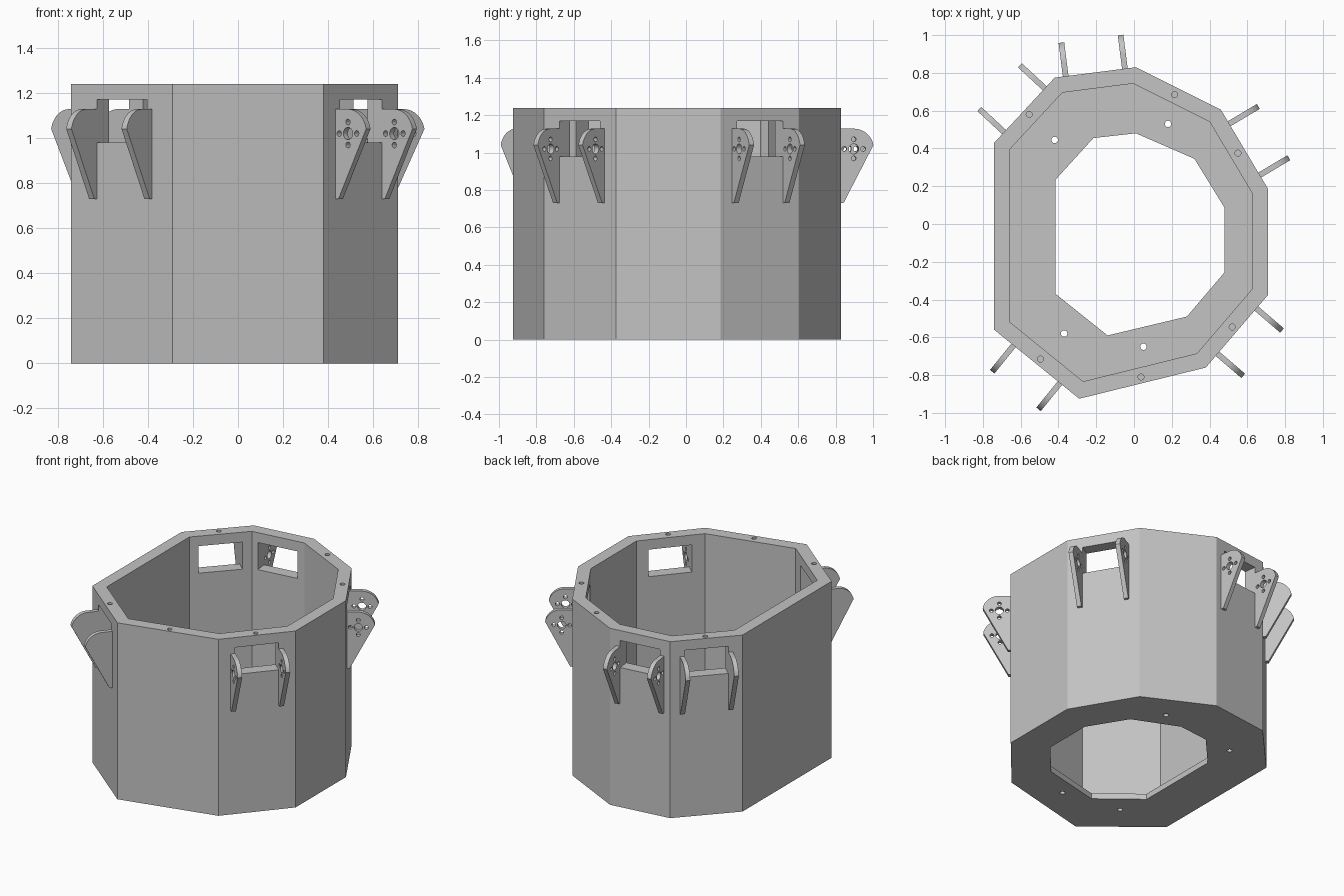
import bpy
import bmesh
import math
from mathutils import Matrix, Vector

old = bpy.data.objects.get("Cube")
if old:
    bpy.data.objects.remove(old, do_unlink=True)

HEIGHT, FLOOR, WALL = 1.24, 0.04, 0.084
WINDOW_HALF, PLATE = 0.143, 0.03
PIVOT_OUT, PIVOT_Z, PIVOT_R = 0.073, 1.02, 0.108

# Nine-sided plan of the housing, counter-clockwise, and its floor opening
OUTER = [(0.01, 0.83), (-0.42, 0.775), (-0.74, 0.43), (-0.74, -0.56), (-0.29, -0.925),
         (0.38, -0.76), (0.71, -0.375), (0.71, 0.185), (0.46, 0.605)]
OPENING = [(0.01, 0.48), (-0.215, 0.455), (-0.415, 0.235), (-0.415, -0.37), (-0.14, -0.59),
           (0.28, -0.49), (0.48, -0.255), (0.48, 0.085), (0.32, 0.345)]
BRACKET_SIDES = [0, 1, 3, 5, 7]
RIM_HOLES = [(0.215, 0.685), (0.55, 0.375), (0.52, -0.545),
             (0.037, -0.81), (-0.495, -0.715), (-0.555, 0.58)]
FLOOR_HOLES = [(-0.42, 0.445), (0.18, 0.53), (-0.37, -0.58), (0.05, -0.65)]

grey = bpy.data.materials.new("light grey plastic")
grey.use_nodes = True
grey.diffuse_color = (0.55, 0.55, 0.55, 1)
grey.node_tree.nodes["Principled BSDF"].inputs["Base Color"].default_value = grey.diffuse_color


def prism(name, points, low, high, frame=Matrix()):
    """Extrude a flat outline from low to high along the frame's third axis."""
    bm = bmesh.new()
    face = bm.faces.new([bm.verts.new((x, y, low)) for x, y in points])
    moved = bmesh.ops.extrude_face_region(bm, geom=[face])["geom"]
    bmesh.ops.translate(bm, vec=(0, 0, high - low),
                        verts=[v for v in moved if isinstance(v, bmesh.types.BMVert)])
    bm.transform(frame)
    bmesh.ops.recalc_face_normals(bm, faces=bm.faces)
    mesh = bpy.data.meshes.new(name)
    bm.to_mesh(mesh)
    bm.free()
    mesh.materials.append(grey)
    obj = bpy.data.objects.new(name, mesh)
    bpy.context.collection.objects.link(obj)
    return obj


def circle(x, y, radius, sides=20):
    return [(x + radius * math.cos(math.tau * i / sides),
             y + radius * math.sin(math.tau * i / sides)) for i in range(sides)]


def inset(points, distance):
    """Move every side of a counter-clockwise outline inward."""
    result = []
    for i, point in enumerate(points):
        here = Vector(point)
        before = (here - Vector(points[i - 1])).normalized()
        after = (Vector(points[(i + 1) % len(points)]) - here).normalized()
        n1, n2 = Vector((-before.y, before.x)), Vector((-after.y, after.x))
        result.append(tuple(here + (n1 + n2) * distance / (1 + n1.dot(n2))))
    return result


def cut(target, cutters):
    """Subtract each cutter from the target, then discard the cutters."""
    for cutter in cutters:
        cutter.hide_render = True
        mod = target.modifiers.new("cut", "BOOLEAN")
        mod.operation = "DIFFERENCE"
        mod.solver = "EXACT"
        mod.object = cutter
    graph = bpy.context.evaluated_depsgraph_get()
    graph.update()
    mesh = bpy.data.meshes.new_from_object(target.evaluated_get(graph))
    target.modifiers.clear()
    target.data = mesh
    for cutter in cutters:
        bpy.data.objects.remove(cutter, do_unlink=True)


def side_frame(index):
    """Axes at the middle of a wall: outward, up, along the wall."""
    a, b = Vector(OUTER[index]), Vector(OUTER[(index + 1) % len(OUTER)])
    along, mid = (b - a).normalized(), (a + b) / 2
    out = Vector((along.y, -along.x, 0))
    up = Vector((0, 0, 1))
    frame = Matrix((out, up, out.cross(up))).transposed().to_4x4()
    frame.translation = (mid.x, mid.y, 0)
    return frame


# Housing: hollow shell with open floor, windows and screw holes
housing = prism("housing", OUTER, 0, HEIGHT)
cutters = [prism("cavity_cutter", inset(OUTER, WALL), FLOOR, HEIGHT + 0.1),
           prism("opening_cutter", OPENING, -0.1, FLOOR + 0.1)]
for x, y in RIM_HOLES:
    cutters.append(prism("rim_hole_cutter", circle(x, y, 0.016), HEIGHT - 0.05, HEIGHT + 0.1))
for x, y in FLOOR_HOLES:
    cutters.append(prism("floor_hole_cutter", circle(x, y, 0.017), -0.1, FLOOR + 0.1))
window = [(-0.15, 0.98), (0.1, 0.98), (0.1, 1.17), (-0.15, 1.17)]
for side in BRACKET_SIDES:
    cutters.append(prism("window_cutter", window, -WINDOW_HALF, WINDOW_HALF, side_frame(side)))
cut(housing, cutters)

# Bracket plate outline: flat top, rounded nose, straight taper down to the wall
root = -0.004
foot = (0.018, 0.73)
dx, dz = PIVOT_OUT - foot[0], PIVOT_Z - foot[1]
tangent = math.atan2(dz, dx) - math.pi / 2 - math.asin(PIVOT_R / math.hypot(dx, dz))
tangent += math.asin(PIVOT_R / math.hypot(dx, dz)) * 2
steps = 24
outline = [(root, foot[1]), foot]
for i in range(steps + 1):
    angle = tangent + (math.pi / 2 - tangent) * i / steps
    outline.append((PIVOT_OUT + PIVOT_R * math.cos(angle), PIVOT_Z + PIVOT_R * math.sin(angle)))
outline.append((root, PIVOT_Z + PIVOT_R))

# Pairs of bracket plates, each with a pivot hole ringed by four small holes
for side in BRACKET_SIDES:
    frame = side_frame(side)
    for label, low in (("a", WINDOW_HALF), ("b", -WINDOW_HALF - PLATE)):
        high = low + PLATE
        plate = prism(f"bracket_plate_{side}_{label}", outline, low, high, frame)
        holes = [circle(PIVOT_OUT, PIVOT_Z, 0.027)]
        for k in range(4):
            turn = k * math.pi / 2
            holes.append(circle(PIVOT_OUT + 0.051 * math.cos(turn),
                                PIVOT_Z + 0.051 * math.sin(turn), 0.013, 12))
        cut(plate, [prism("hole_cutter", h, low - 0.02, high + 0.02, frame) for h in holes])
        plate.data.shade_smooth()
        bpy.ops.object.select_all(action="DESELECT")
        plate.select_set(True)
        bpy.context.view_layer.objects.active = plate
        bpy.ops.object.shade_smooth_by_angle(angle=math.radians(35))
